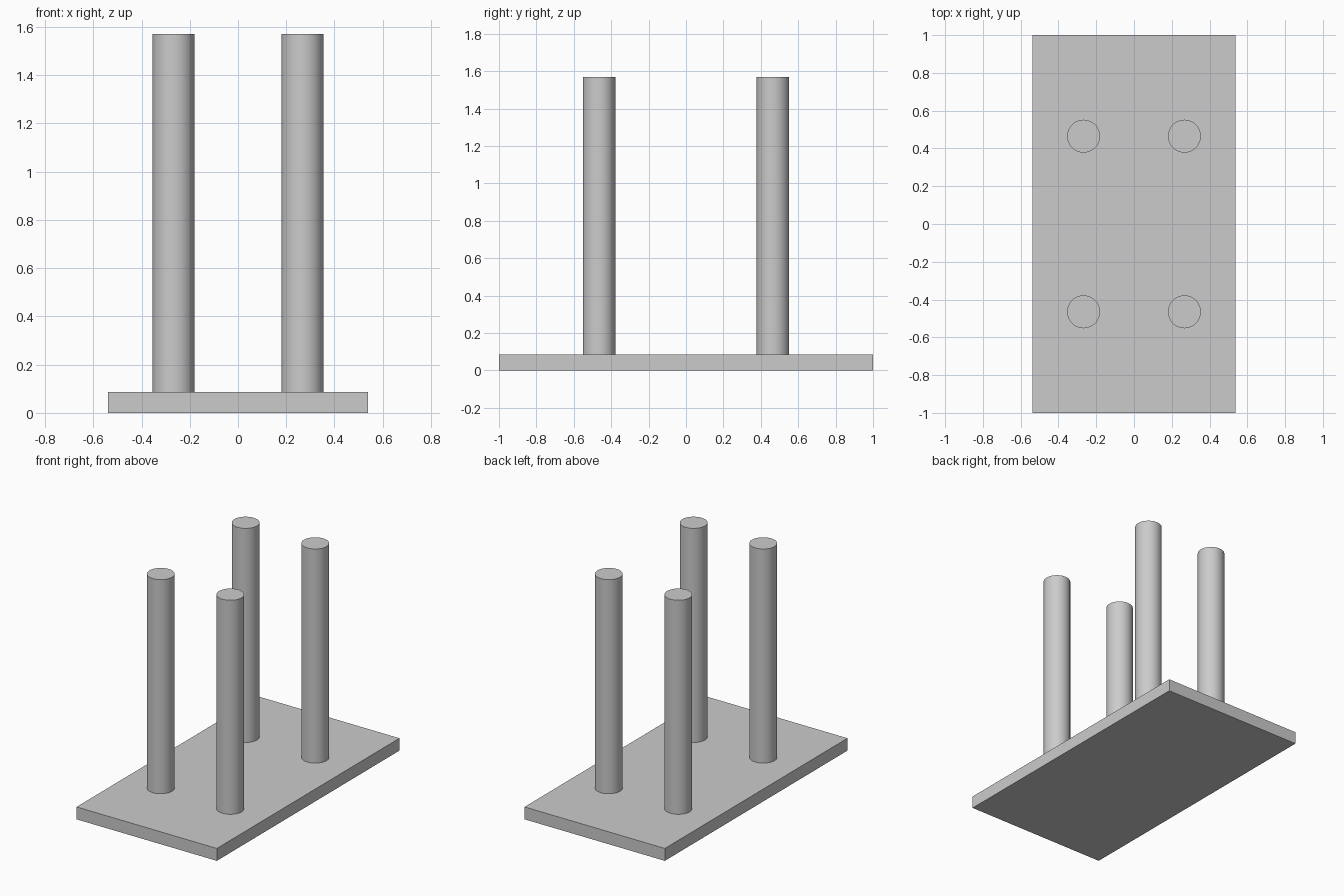
import bpy

cube = bpy.data.objects.get("Cube")
if cube:
    bpy.data.objects.remove(cube, do_unlink=True)

LENGTH, WIDTH, THICK = 2.0, 1.076, 0.086
TOP, RADIUS = 1.57, 0.087
POST_X, POST_Y = 0.267, 0.465

grey = bpy.data.materials.new("light grey")
grey.use_nodes = True
colour = (0.6, 0.6, 0.6, 1.0)
grey.diffuse_color = colour
grey.node_tree.nodes["Principled BSDF"].inputs["Base Color"].default_value = colour

# Flat base plate
bpy.ops.mesh.primitive_cube_add(size=1, location=(0, 0, THICK / 2))
base = bpy.context.object
base.name = "base_plate"
base.scale = (WIDTH, LENGTH, THICK)
bpy.ops.object.transform_apply(location=False, rotation=False, scale=True)
base.data.materials.append(grey)

# Four round posts standing on the plate
for y_name, sy in (("front", -1), ("back", 1)):
    for x_name, sx in (("left", 1), ("right", -1)):
        bpy.ops.mesh.primitive_cylinder_add(
            vertices=64, radius=RADIUS, depth=TOP - THICK,
            location=(sx * POST_X, sy * POST_Y, (TOP + THICK) / 2))
        post = bpy.context.object
        post.name = f"{y_name}_{x_name}_post"
        post.data.materials.append(grey)
        bpy.ops.object.shade_smooth_by_angle()
